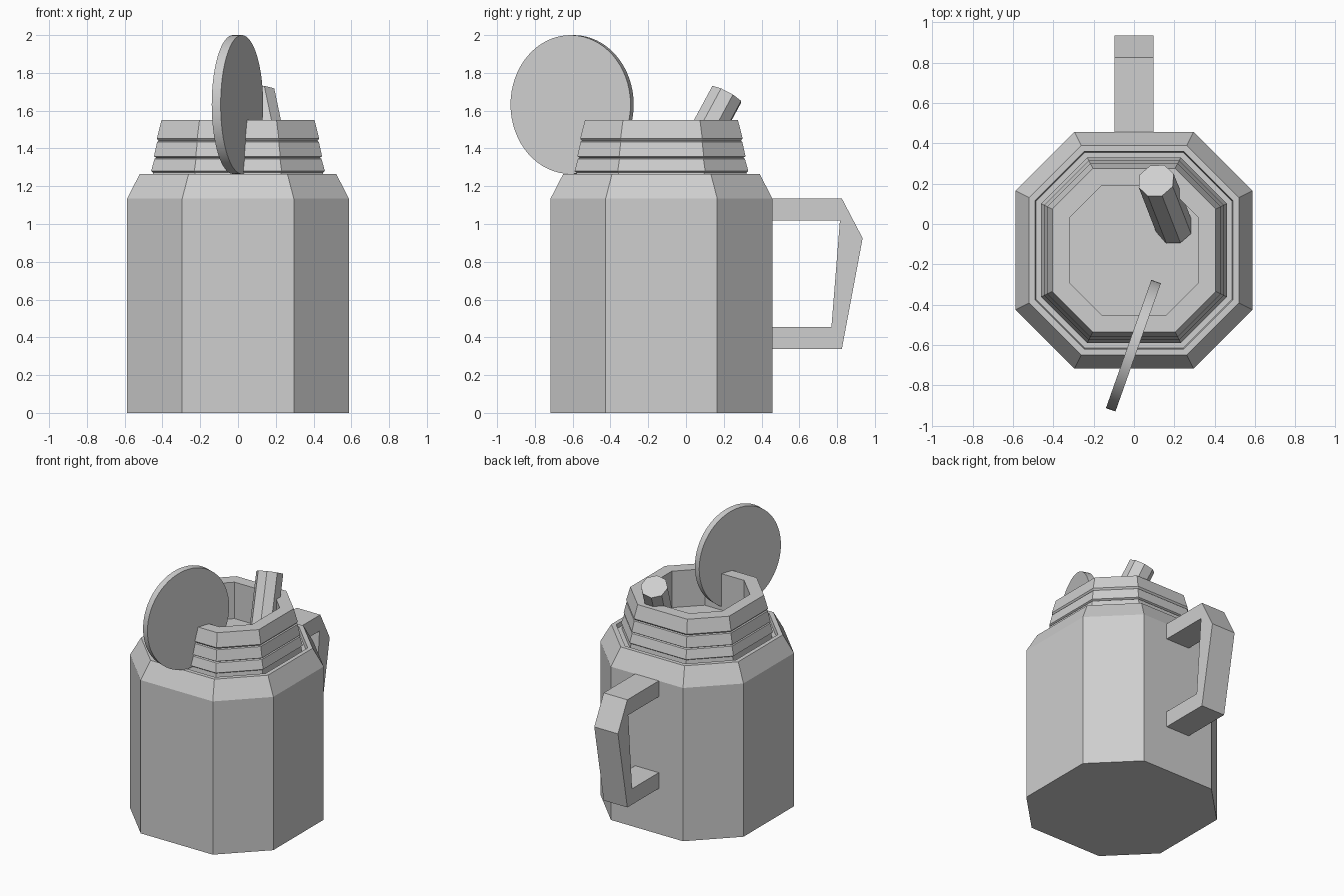
import bpy, bmesh, math
from mathutils import Vector, Matrix

if "Cube" in bpy.data.objects:
    bpy.data.objects.remove(bpy.data.objects["Cube"])

CY = -0.13  # centre line of the jug body

gray = bpy.data.materials.new("plain_gray")
gray.diffuse_color = (0.62, 0.62, 0.62, 1)
gray.use_nodes = True
gray.node_tree.nodes["Principled BSDF"].inputs["Base Color"].default_value = gray.diffuse_color


def finish(bm, name):
    bmesh.ops.recalc_face_normals(bm, faces=bm.faces)
    mesh = bpy.data.meshes.new(name)
    bm.to_mesh(mesh)
    bm.free()
    mesh.materials.append(gray)
    ob = bpy.data.objects.new(name, mesh)
    bpy.context.collection.objects.link(ob)
    return ob


def octagon(h):
    """Square of half width h with its corners cut at half the side."""
    c = h * 0.503
    return [(c, -h), (h, -c), (h, c), (c, h), (-c, h), (-h, c), (-h, -c), (-c, -h)]


def stack(name, profile):
    """Skin octagonal rings given as (half width, height), capped at both ends."""
    bm = bmesh.new()
    rings = [[bm.verts.new((x, y + CY, z)) for x, y in octagon(h)] for h, z in profile]
    for a, b in zip(rings, rings[1:]):
        for i in range(8):
            j = (i + 1) % 8
            bm.faces.new((a[i], a[j], b[j], b[i]))
    bm.faces.new(rings[0][::-1])
    bm.faces.new(rings[-1])
    return finish(bm, name)


# Body, shoulder, groove, stepped neck, rim and recessed opening
stack("jug_body", [
    (0.587, 0), (0.587, 1.135), (0.52, 1.265), (0.49, 1.265), (0.485, 1.235),
    (0.455, 1.235), (0.45, 1.272), (0.46, 1.28), (0.442, 1.345), (0.432, 1.35),
    (0.445, 1.358), (0.428, 1.435), (0.42, 1.44), (0.43, 1.452), (0.405, 1.55),
    (0.32, 1.55), (0.32, 1.28)])

# Handle: side profile given thickness across x
outline = [(0.445, 1.135), (0.825, 1.135), (0.935, 0.925), (0.825, 0.338), (0.445, 0.338),
           (0.445, 0.455), (0.77, 0.455), (0.815, 1.018), (0.445, 1.018)]
bm = bmesh.new()
face = bm.faces.new([bm.verts.new((-0.097, y, z)) for y, z in outline])
ext = bmesh.ops.extrude_face_region(bm, geom=[face])
bmesh.ops.translate(bm, vec=(0.194, 0, 0),
                    verts=[v for v in ext["geom"] if isinstance(v, bmesh.types.BMVert)])
finish(bm, "handle")

# Spout straw: leaning eight-sided rod
top = Vector((0.11, 0.215, 1.685))
lean = Vector((-0.21, 0.54, 1)).normalized()
length = 0.5
bm = bmesh.new()
bmesh.ops.create_cone(bm, cap_ends=True, segments=8, radius1=0.093, radius2=0.093, depth=length)
bmesh.ops.transform(bm, verts=bm.verts,
                    matrix=Matrix.Translation(top - lean * length / 2)
                    @ lean.to_track_quat('Z', 'Y').to_matrix().to_4x4())
finish(bm, "straw")

# Lid: upright oval disc turned about z
bm = bmesh.new()
bmesh.ops.create_cone(bm, cap_ends=True, segments=64, radius1=1, radius2=1, depth=1)
place = (Matrix.Translation((-0.003, -0.603, 1.6325))
         @ Matrix.Rotation(math.radians(70.5), 4, 'Z')
         @ Matrix.Diagonal((0.337, 1, 0.3675, 1))
         @ Matrix.Rotation(math.radians(90), 4, 'X')
         @ Matrix.Diagonal((1, 1, 0.05, 1)))
bmesh.ops.transform(bm, verts=bm.verts, matrix=place)
lid = finish(bm, "lid")
bpy.context.view_layer.objects.active = lid
lid.select_set(True)
bpy.ops.object.shade_smooth_by_angle(angle=math.radians(30))
